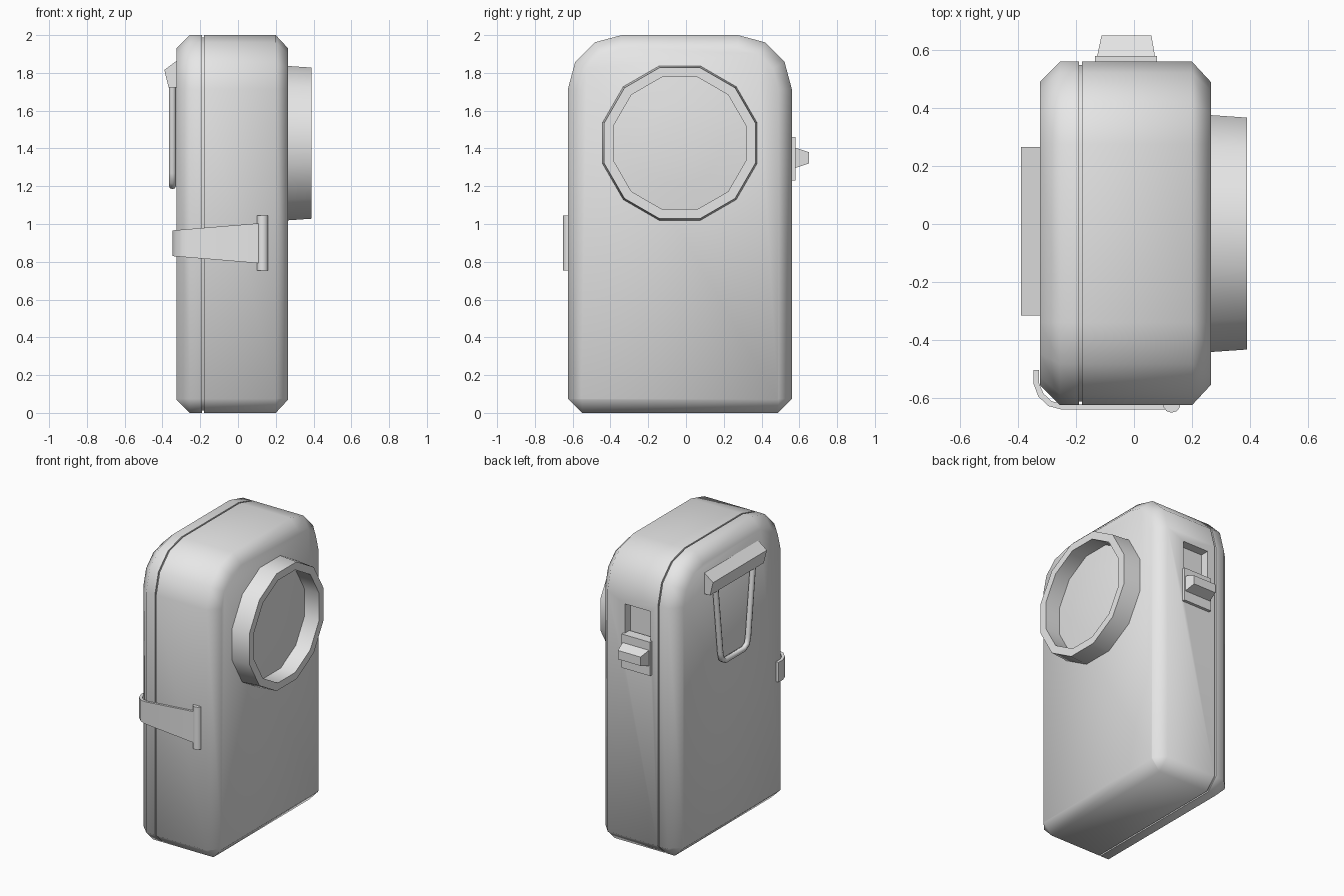
import bpy, bmesh, math
from mathutils import Vector

old = bpy.data.objects.get("Cube")
if old:
    bpy.data.objects.remove(old, do_unlink=True)

grey = bpy.data.materials.new("plain_grey")
grey.use_nodes = True
grey.diffuse_color = (0.8, 0.8, 0.8, 1)
grey.node_tree.nodes["Principled BSDF"].inputs["Base Color"].default_value = (0.8, 0.8, 0.8, 1)


def smooth(obj, angle):
    bpy.ops.object.select_all(action='DESELECT')
    obj.select_set(True)
    bpy.context.view_layer.objects.active = obj
    bpy.ops.object.shade_smooth_by_angle(angle=math.radians(angle))


def loft(name, rings, angle=None):
    """Skin a row of equal-length point rings and cap both ends."""
    bm = bmesh.new()
    loops = [[bm.verts.new(p) for p in ring] for ring in rings]
    n = len(loops[0])
    for a, b in zip(loops, loops[1:]):
        for i in range(n):
            j = (i + 1) % n
            bm.faces.new((a[i], a[j], b[j], b[i]))
    bm.faces.new(loops[0])
    bm.faces.new(loops[-1])
    bmesh.ops.remove_doubles(bm, verts=bm.verts, dist=0.0005)
    bmesh.ops.recalc_face_normals(bm, faces=bm.faces)
    mesh = bpy.data.meshes.new(name)
    bm.to_mesh(mesh)
    bm.free()
    mesh.materials.append(grey)
    obj = bpy.data.objects.new(name, mesh)
    bpy.context.collection.objects.link(obj)
    if angle:
        smooth(obj, angle)
    return obj


def slab(y, x0, x1, z0, z1):
    return [(x0, y, z0), (x1, y, z0), (x1, y, z1), (x0, y, z1)]


# Case outline: large rounded top corners, small cut bottom corners
def outline(x, inset):
    pts = []
    r = 0.285 - inset
    for cy, start in ((0.275, 0), (-0.34, 90)):
        for k in range(4):
            a = math.radians(start + 30 * k)
            pts.append((x, cy + r * math.cos(a), 1.715 + r * math.sin(a)))
    s = 0.075 - inset
    pts += [(x, -0.55 - s, 0.075), (x, -0.55, 0.075 - s),
            (x, 0.485, 0.075 - s), (x, 0.485 + s, 0.075)]
    return pts


# Case: chamfered shell with a seam groove between lid and body
sections = [(-0.325, 0.07), (-0.255, 0), (-0.19, 0), (-0.19, 0.012),
            (-0.18, 0.012), (-0.18, 0), (0.2, 0), (0.265, 0.07)]
case = loft("case", [outline(x, d) for x, d in sections])

# Switch recess cut into the back edge
cutter = loft("recess_cutter", [slab(y, -0.125, 0.07, 1.26, 1.66) for y in (0.5, 0.7)])
cut = case.modifiers.new("recess", 'BOOLEAN')
cut.operation = 'DIFFERENCE'
cut.solver = 'EXACT'
cut.object = cutter
bpy.context.view_layer.objects.active = case
bpy.ops.object.modifier_apply(modifier=cut.name)
bpy.data.objects.remove(cutter, do_unlink=True)
smooth(case, 50)

# Sliding switch: plate and tapered thumb piece
loft("switch_plate", [slab(y, -0.135, 0.08, 1.23, 1.46) for y in (0.51, 0.58)])
loft("switch_button", [slab(0.575, -0.128, 0.073, 1.295, 1.405),
                       slab(0.65, -0.112, 0.06, 1.32, 1.38)])


# Lamp: twelve-sided bezel with a shallow domed lens
def circle(x, r):
    return [(x, -0.033 + r * math.cos(a), 1.428 + r * math.sin(a))
            for a in (math.radians(15 + 30 * k) for k in range(12))]


profile = [(0.25, 0.424), (0.39, 0.414), (0.39, 0.362), (0.28, 0.362),
           (0.295, 0.22), (0.302, 0.09)]
loft("lamp_bezel_and_lens", [circle(x, r) for x, r in profile], 40)

# Latch strap: tapering band bent round the front edge onto the lid
outer = [(0.14, -0.64), (-0.25, -0.64), (-0.295, -0.628), (-0.33, -0.595),
         (-0.347, -0.55), (-0.347, -0.503)]
inner = [(0.14, -0.62), (-0.25, -0.62), (-0.285, -0.611), (-0.312, -0.585),
         (-0.327, -0.55), (-0.327, -0.503)]
strap = []
for (ox, oy), (ix, iy) in zip(outer, inner):
    h = 0.068 + (ox + 0.347) * 0.083
    strap.append([(ox, oy, 0.898 - h), (ox, oy, 0.898 + h),
                  (ix, iy, 0.898 + h), (ix, iy, 0.898 - h)])
loft("latch_strap", strap, 35)

# Latch hinge pin
pin = [[(0.13 + 0.031 * math.cos(a), -0.62 + 0.031 * math.sin(a), z)
        for a in (math.tau * (k + 0.5) / 10 for k in range(10))] for z in (0.755, 1.045)]
loft("latch_hinge", pin, 40)

# Hanger bracket on the lid
hood = [(-0.32, 1.868), (-0.39, 1.815), (-0.367, 1.722), (-0.32, 1.722)]
loft("hanger_bracket", [[(x, y, z) for x, z in hood] for y in (-0.315, 0.265)])

# Wire hanging loop, tapering to rounded lower corners
half = [(0.205, 1.76), (0.15, 1.27), (0.138, 1.225), (0.1, 1.203)]
path = half + [(-y, z) for y, z in reversed(half)]
wire = []
for i, (y, z) in enumerate(path):
    p = Vector((-0.347, y - 0.025, z))
    before, after = path[max(i - 1, 0)], path[min(i + 1, len(path) - 1)]
    d = Vector((0, after[0] - before[0], after[1] - before[1])).normalized()
    side = d.cross(Vector((1, 0, 0)))
    wire.append([p + 0.019 * (math.cos(a) * side + math.sin(a) * Vector((1, 0, 0)))
                 for a in (math.tau * k / 8 for k in range(8))])
loft("hanging_loop", wire, 60)
